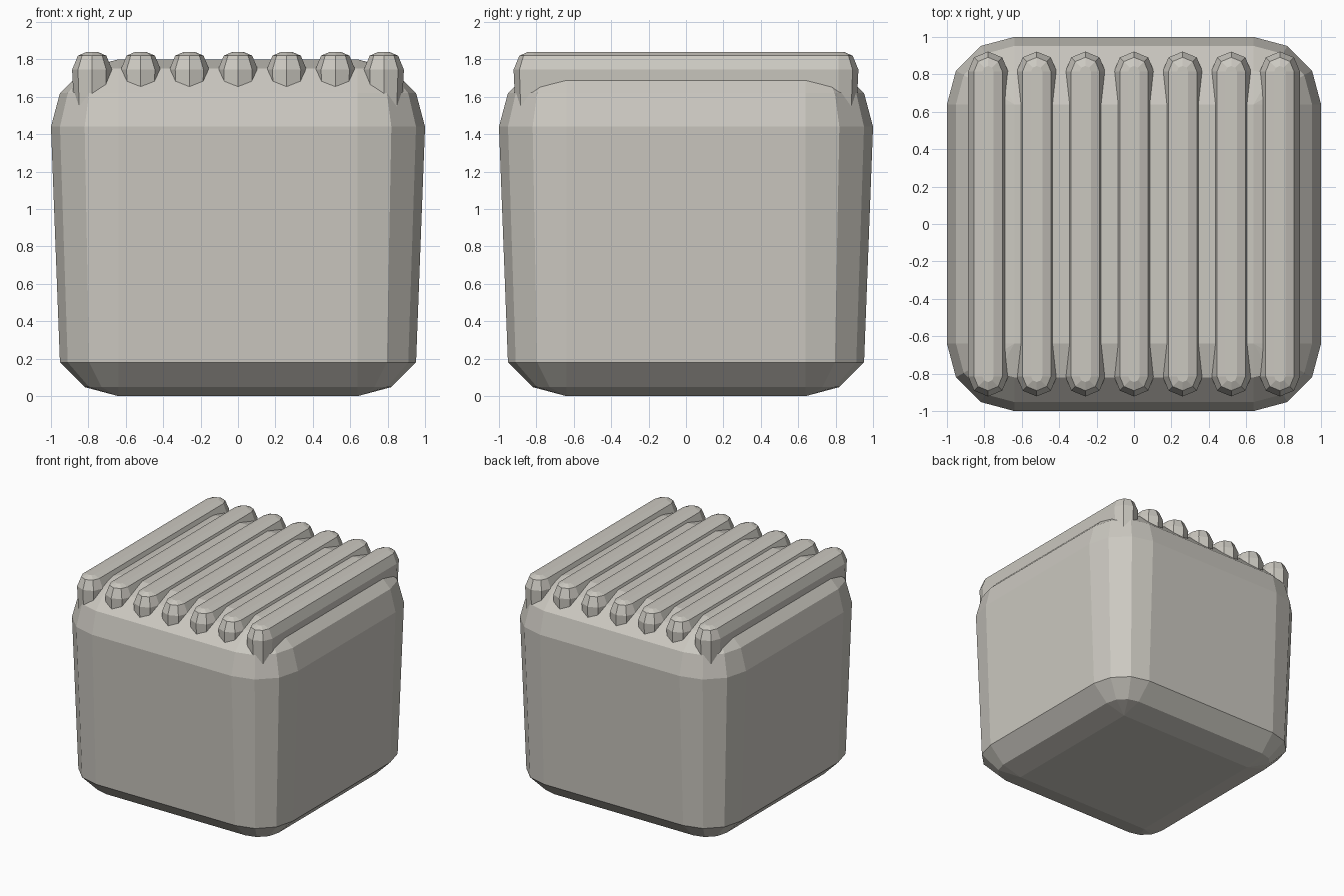
import bpy, bmesh
from math import cos, sin, pi

if "Cube" in bpy.data.objects:
    bpy.data.objects.remove(bpy.data.objects["Cube"], do_unlink=True)

stone = bpy.data.materials.new("warm grey")
stone.use_nodes = True
colour = (0.6, 0.58, 0.53, 1)
stone.diffuse_color = colour
stone.node_tree.nodes["Principled BSDF"].inputs["Base Color"].default_value = colour


def rounded_loft(name, hx, hy, segments, rings, location=(0, 0, 0)):
    """Stack rounded rectangles: each ring is (height, corner radius)."""
    bm = bmesh.new()
    corners = [(1, 1), (-1, 1), (-1, -1), (1, -1)]
    loops = []
    for z, r in rings:
        loop = []
        for quarter, (sx, sy) in enumerate(corners):
            for i in range(segments + 1):
                a = (quarter + i / segments) * pi / 2
                loop.append(bm.verts.new((sx * hx + r * cos(a), sy * hy + r * sin(a), z)))
        loops.append(loop)
    n = len(loops[0])
    for low, high in zip(loops, loops[1:]):
        for i in range(n):
            j = (i + 1) % n
            bm.faces.new((low[i], low[j], high[j], high[i]))
    bm.faces.new(loops[0][::-1])
    bm.faces.new(loops[-1])
    bmesh.ops.remove_doubles(bm, verts=bm.verts, dist=0.0005)
    bmesh.ops.recalc_face_normals(bm, faces=bm.faces)
    mesh = bpy.data.meshes.new(name)
    bm.to_mesh(mesh)
    bm.free()
    mesh.materials.append(stone)
    obj = bpy.data.objects.new(name, mesh)
    obj.location = location
    bpy.context.collection.objects.link(obj)
    return obj


# Slightly tapered block with rounded edges and corners
rounded_loft("body", 0.64, 0.64, 3, [
    (0, 0), (0.048, 0.18), (0.18, 0.312), (1.44, 0.36),
    (1.62, 0.312), (1.752, 0.18), (1.8, 0)])

# Row of rounded ribs sunk into the top
for k in range(7):
    rounded_loft(f"top_rib_{k + 1}", 0, 0.815, 2, [
        (1.5, 0.095), (1.745, 0.107), (1.82, 0.076), (1.84, 0.03)],
        location=((k - 3) * 0.26, 0, 0))
